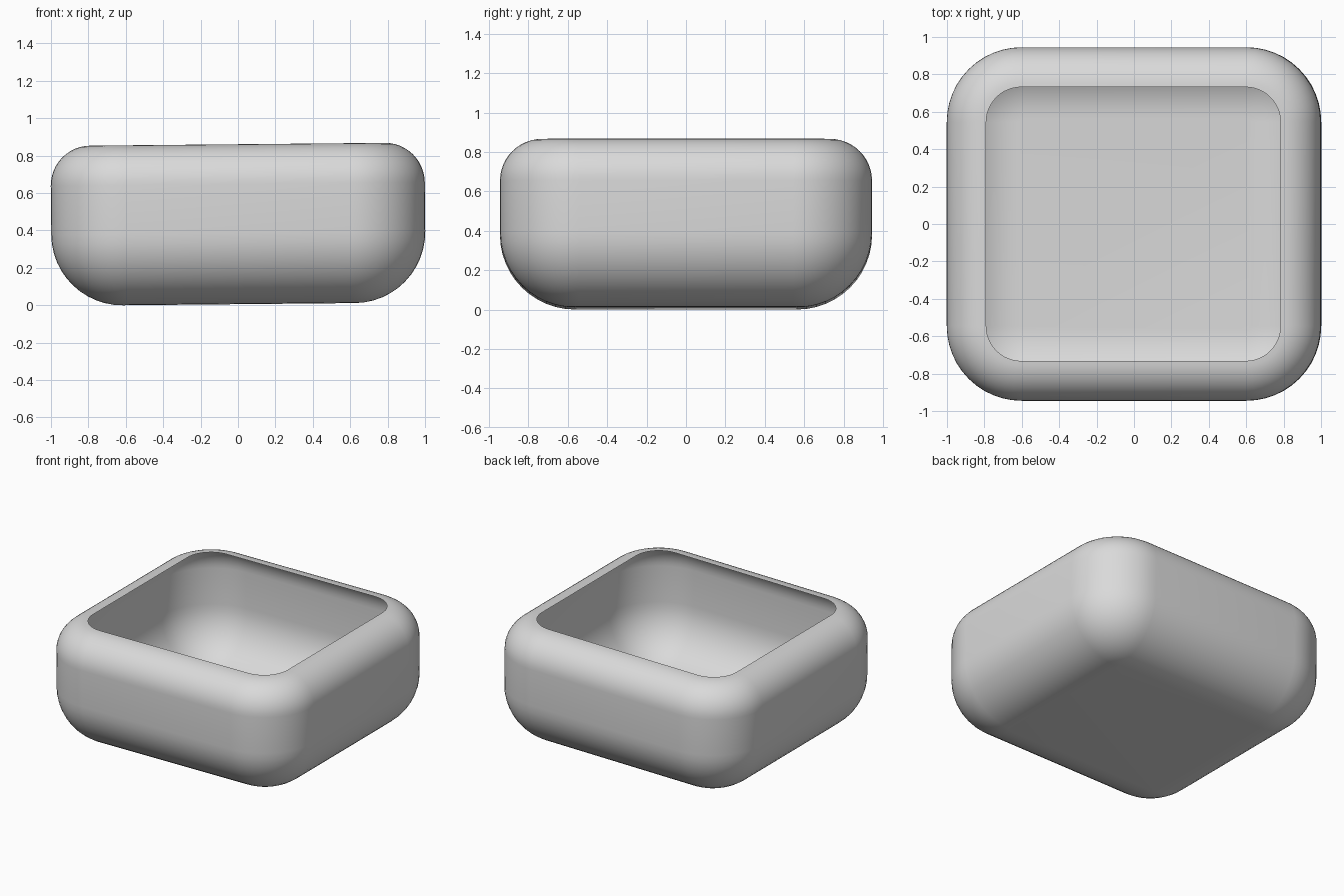
import bpy
import bmesh
import math
from mathutils import Matrix

if "Cube" in bpy.data.objects:
    bpy.data.objects.remove(bpy.data.objects["Cube"])

HX, HY = 1.0, 0.945      # half sizes in plan
CORNER = 0.40            # plan corner radius at the widest ring
HEIGHT = 0.855
LOW_R, TOP_R = 0.38, 0.213
STEPS = 12


def ring(bm, inset, z):
    """Rounded rectangle of vertices, counter-clockwise, inset from the outside."""
    r = CORNER - inset
    cx, cy = HX - CORNER, HY - CORNER
    verts = []
    for q, (sx, sy) in enumerate([(1, 1), (-1, 1), (-1, -1), (1, -1)]):
        for i in range(STEPS + 1):
            a = math.pi / 2 * (q + i / STEPS)
            verts.append(bm.verts.new((sx * cx + r * math.cos(a),
                                       sy * cy + r * math.sin(a), z)))
    return verts


# side profile: lower fillet, straight wall, upper fillet ending at the open rim
profile = []
for i in range(STEPS + 1):
    a = math.pi / 2 * i / STEPS
    profile.append((LOW_R * (1 - math.sin(a)), LOW_R * (1 - math.cos(a))))
for i in range(STEPS + 1):
    a = math.pi / 2 * i / STEPS
    profile.append((TOP_R * (1 - math.cos(a)), HEIGHT - TOP_R * (1 - math.sin(a))))

# thin open bowl shell
bm = bmesh.new()
rings = [ring(bm, d, z) for d, z in profile]
bm.faces.new(list(reversed(rings[0])))
for lo, hi in zip(rings, rings[1:]):
    n = len(lo)
    for i in range(n):
        j = (i + 1) % n
        bm.faces.new((lo[i], lo[j], hi[j], hi[i]))
for f in bm.faces:
    f.smooth = True

# very slight sideways lean, right side higher
bm.transform(Matrix.Translation((0, 0, 0.0065)) @ Matrix.Rotation(-0.0095, 4, 'Y'))
low = min(v.co.z for v in bm.verts)
mid = (min(v.co.x for v in bm.verts) + max(v.co.x for v in bm.verts)) / 2
bm.transform(Matrix.Translation((-mid, 0, -low)))

mesh = bpy.data.meshes.new("bowl_shell")
bm.to_mesh(mesh)
bm.free()
grey = bpy.data.materials.new("light grey")
grey.diffuse_color = (0.7, 0.7, 0.7, 1)
grey.use_nodes = True
grey.node_tree.nodes["Principled BSDF"].inputs["Base Color"].default_value = grey.diffuse_color
mesh.materials.append(grey)
bowl = bpy.data.objects.new("bowl_shell", mesh)
bpy.context.collection.objects.link(bowl)
